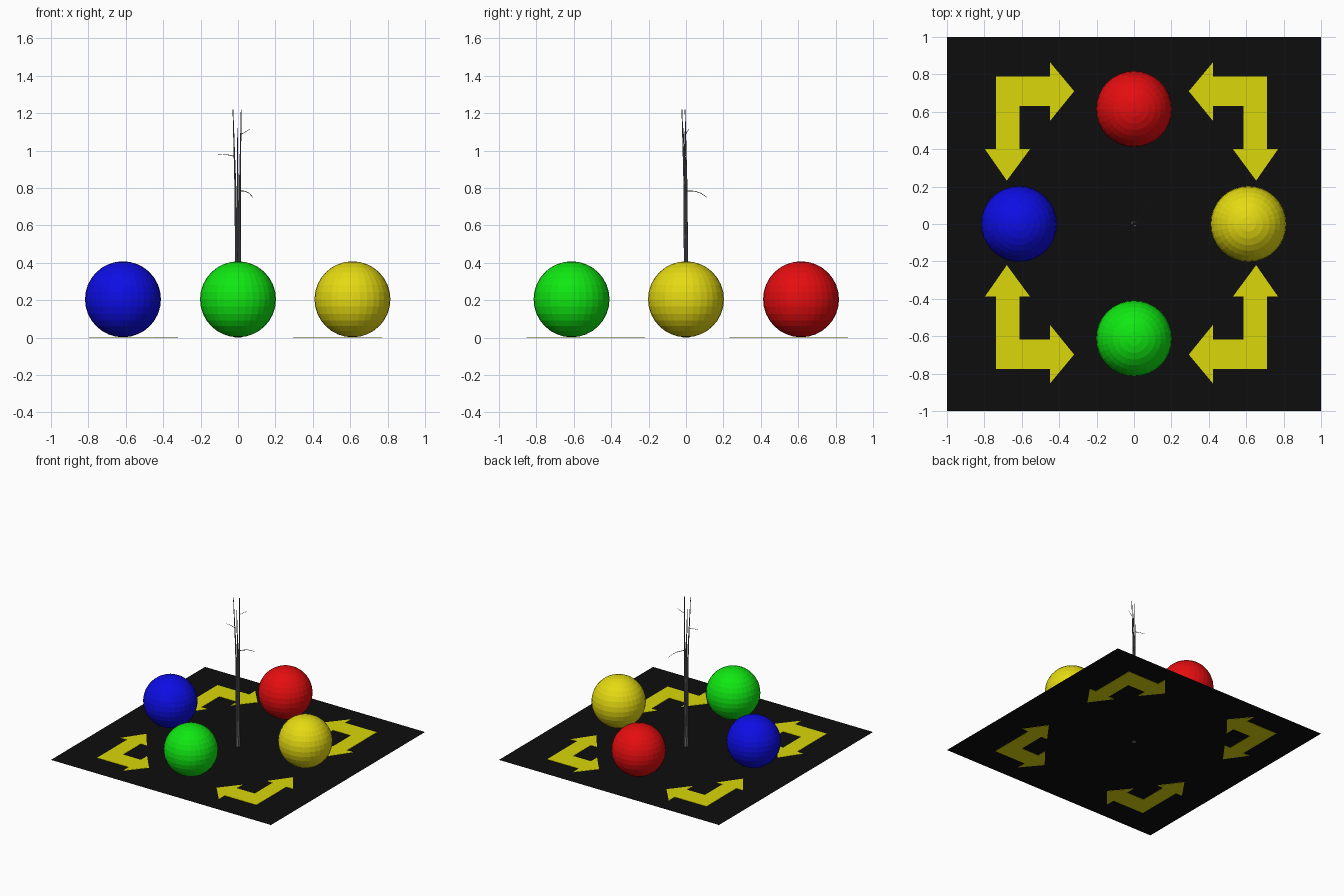
import bpy, bmesh
from mathutils import Vector

if "Cube" in bpy.data.objects:
    bpy.data.objects.remove(bpy.data.objects["Cube"])


def mat(name, rgb):
    m = bpy.data.materials.new(name)
    m.diffuse_color = (*rgb, 1)
    m.use_nodes = True
    m.node_tree.nodes["Principled BSDF"].inputs["Base Color"].default_value = m.diffuse_color
    return m


BLACK = mat("black", (0.004, 0.004, 0.004))
RED = mat("red", (0.78, 0.004, 0.005))
YELLOW = mat("yellow", (0.78, 0.70, 0.006))
ARROW_RED = mat("arrow red", (0.72, 0.003, 0.004))
ARROW_YELLOW = mat("arrow yellow", (0.70, 0.68, 0.003))
GREEN = mat("green", (0.005, 0.80, 0.006))
BLUE = mat("blue", (0.004, 0.004, 0.78))
GREY = mat("bark grey", (0.13, 0.13, 0.14))


def add_bmesh(name, bm, *mats):
    me = bpy.data.meshes.new(name)
    bm.to_mesh(me)
    bm.free()
    for m in mats:
        me.materials.append(m)
    ob = bpy.data.objects.new(name, me)
    bpy.context.collection.objects.link(ob)
    return ob


# Thin square floor
bm = bmesh.new()
bmesh.ops.create_grid(bm, x_segments=1, y_segments=1, size=1)
add_bmesh("floor", bm, BLACK)

# Faceted balls
for name, x, y, m in (("red_ball", 0, 0.615, RED), ("blue_ball", -0.615, 0, BLUE),
                      ("yellow_ball", 0.612, 0, YELLOW), ("green_ball", 0, -0.612, GREEN)):
    bm = bmesh.new()
    bmesh.ops.create_uvsphere(bm, u_segments=32, v_segments=16, radius=0.203)
    add_bmesh(name, bm, m).location = (x, y, 0.205)

# Double-headed corner arrow: outer outline of the back left one
ARROW = [(-0.738, 0.788), (-0.45, 0.788), (-0.45, 0.866), (-0.32, 0.71),
         (-0.45, 0.55), (-0.45, 0.63), (-0.612, 0.63), (-0.612, 0.40),
         (-0.556, 0.40), (-0.68, 0.232), (-0.797, 0.40), (-0.738, 0.40)]


def arrow(name, sx, sy):
    dx = -0.027 if sx < 0 else 0
    dy = 0.012 if sy < 0 else 0
    bm = bmesh.new()
    f = bm.faces.new([bm.verts.new((sx * x + dx, sy * y + dy, 0)) for x, y in ARROW])
    f.normal_update()
    if f.normal.z < 0:
        f.normal_flip()
    # red rim around a yellow middle
    bmesh.ops.inset_region(bm, faces=[f], thickness=0.016, use_even_offset=True)
    for g in bm.faces:
        g.material_index = 1 if len(g.verts) > 4 else 0
    ob = add_bmesh(name, bm, ARROW_RED, ARROW_YELLOW)
    # visible from above and below the floor
    mod = ob.modifiers.new("thickness", 'SOLIDIFY')
    mod.thickness = 0.004
    mod.offset = 0


arrow("arrow_back_left", 1, 1)
arrow("arrow_back_right", -1, 1)
arrow("arrow_front_left", 1, -1)
arrow("arrow_front_right", -1, -1)


# Tapered stems and twigs
def stem(name, pts, r0, r1, sides=8):
    pts = [Vector(p) for p in pts]
    bm = bmesh.new()
    n = len(pts)
    prev = None
    for i, p in enumerate(pts):
        d = pts[min(i + 1, n - 1)] - pts[max(i - 1, 0)]
        r = r0 + (r1 - r0) * i / (n - 1)
        q = d.to_track_quat('Z', 'Y').to_matrix().to_4x4()
        q.translation = p
        ring = bmesh.ops.create_circle(bm, segments=sides, radius=r, matrix=q)["verts"]
        if prev:
            for k in range(sides):
                j = (k + 1) % sides
                bm.faces.new((prev[k], prev[j], ring[j], ring[k]))
        else:
            bm.faces.new(ring)
        prev = ring
    bm.faces.new(prev)
    bmesh.ops.recalc_face_normals(bm, faces=bm.faces)
    add_bmesh(name, bm, GREY)


stem("trunk_base", [(0, 0, 0), (0, 0, 0.08)], 0.019, 0.016)
stem("stem_left", [(-0.006, -0.003, 0), (-0.008, -0.004, 0.4),
                   (-0.014, -0.008, 0.8), (-0.027, -0.022, 1.22)], 0.011, 0.002)
stem("stem_right", [(0.006, 0.003, 0), (0.007, 0.003, 0.4),
                    (0.01, 0.003, 0.8), (0.017, -0.005, 1.22)], 0.011, 0.002)
stem("stem_middle", [(0, 0.004, 0), (0.001, 0.003, 0.4),
                     (-0.002, -0.002, 0.8), (-0.004, -0.012, 1.12)], 0.010, 0.002)
stem("twig_low", [(0.01, 0.003, 0.785), (0.04, 0.05, 0.782),
                  (0.06, 0.08, 0.772), (0.08, 0.112, 0.75)], 0.003, 0.001, 5)
stem("twig_middle", [(-0.02, -0.012, 0.97), (-0.06, -0.008, 0.978),
                     (-0.107, -0.004, 0.98)], 0.0025, 0.001, 5)
stem("twig_high", [(0.014, -0.002, 1.085), (0.04, 0.005, 1.10),
                   (0.065, 0.015, 1.115)], 0.002, 0.001, 5)
